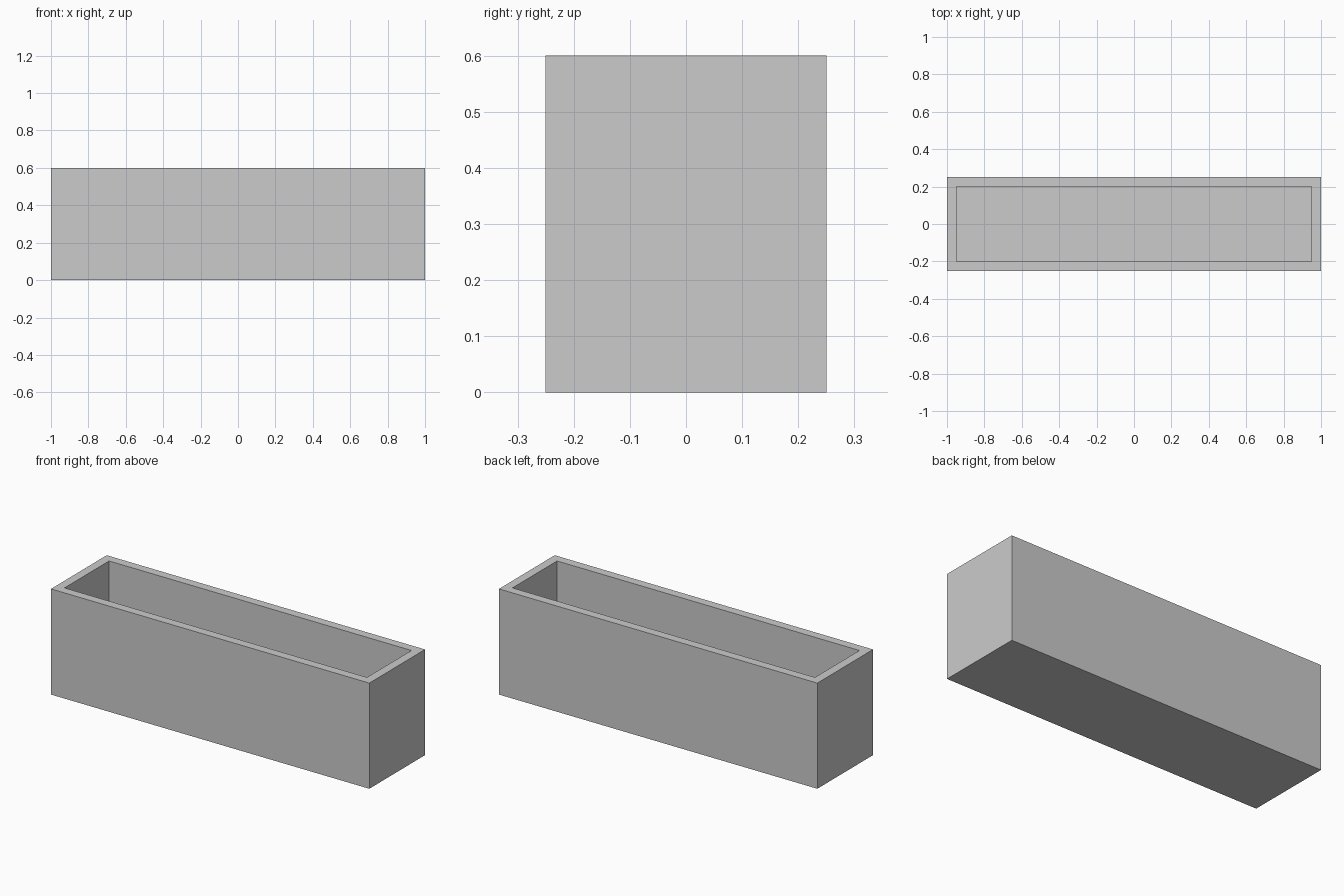
import bpy, bmesh
from mathutils import Matrix

if "Cube" in bpy.data.objects:
    bpy.data.objects.remove(bpy.data.objects["Cube"])

LENGTH, DEPTH, HEIGHT, WALL = 2.0, 0.5, 0.6, 0.05

# Solid outer block standing on the ground
bm = bmesh.new()
bmesh.ops.create_cube(bm, size=1.0, matrix=Matrix.Translation((0, 0, HEIGHT / 2))
                      @ Matrix.Diagonal((LENGTH, DEPTH, HEIGHT, 1)))
bm.normal_update()

# Inset the top to form the rim, then push the inner face down to the floor
top = max(bm.faces, key=lambda f: f.calc_center_median().z)
bmesh.ops.inset_region(bm, faces=[top], thickness=WALL, use_even_offset=True)
floor = bmesh.ops.extrude_discrete_faces(bm, faces=[top])["faces"][0]
bmesh.ops.translate(bm, verts=floor.verts, vec=(0, 0, WALL - HEIGHT))
bmesh.ops.recalc_face_normals(bm, faces=bm.faces)

mesh = bpy.data.meshes.new("planter_box")
bm.to_mesh(mesh)
bm.free()
planter = bpy.data.objects.new("planter_box", mesh)
bpy.context.collection.objects.link(planter)
